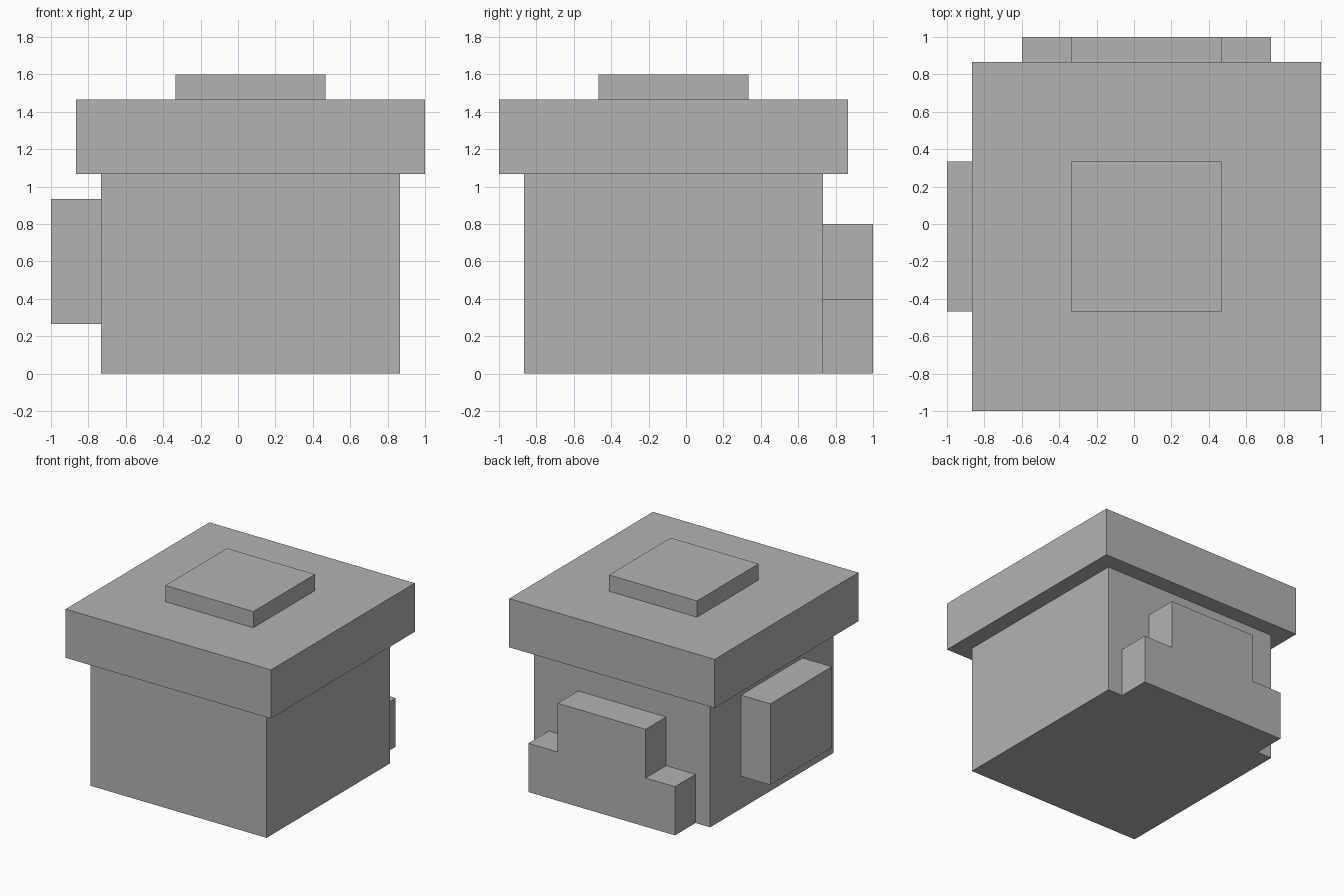
import bpy
import bmesh

cube = bpy.data.objects.get("Cube")
if cube:
    bpy.data.objects.remove(cube, do_unlink=True)

U = 2 / 15  # grid module: the model is 15 modules wide

# Single plain grey material
grey = bpy.data.materials.new("plain_grey")
grey.use_nodes = True
colour = (0.45, 0.45, 0.45, 1)
grey.diffuse_color = colour
grey.node_tree.nodes["Principled BSDF"].inputs["Base Color"].default_value = colour


def prism(name, profile, y0, y1):
    """Extrude an x-z outline from y0 to y1 (all in modules)."""
    bm = bmesh.new()
    face = bm.faces.new([bm.verts.new((x * U, y0 * U, z * U)) for x, z in profile])
    result = bmesh.ops.extrude_face_region(bm, geom=[face])
    verts = [g for g in result["geom"] if isinstance(g, bmesh.types.BMVert)]
    bmesh.ops.translate(bm, verts=verts, vec=(0, (y1 - y0) * U, 0))
    bmesh.ops.recalc_face_normals(bm, faces=bm.faces)
    mesh = bpy.data.meshes.new(name)
    bm.to_mesh(mesh)
    bm.free()
    mesh.materials.append(grey)
    obj = bpy.data.objects.new(name, mesh)
    bpy.context.collection.objects.link(obj)
    return obj


def box(name, x, y, z):
    """Box from (min, max) pairs in modules."""
    outline = [(x[0], z[0]), (x[1], z[0]), (x[1], z[1]), (x[0], z[1])]
    return prism(name, outline, *y)


# Main block, overhanging lid and raised cap
box("body", (-5.5, 6.5), (-6.5, 5.5), (0, 8))
box("lid", (-6.5, 7.5), (-7.5, 6.5), (8, 11))
box("cap", (-2.5, 3.5), (-3.5, 2.5), (11, 12))

# Raised panel on the -x side
box("side_panel", (-7.5, -5.5), (-3.5, 2.5), (2, 7))

# Stepped block on the back
steps = [(-4.5, 0), (5.5, 0), (5.5, 3), (3.5, 3),
         (3.5, 6), (-2.5, 6), (-2.5, 3), (-4.5, 3)]
prism("back_step", steps, 5.5, 7.5)
